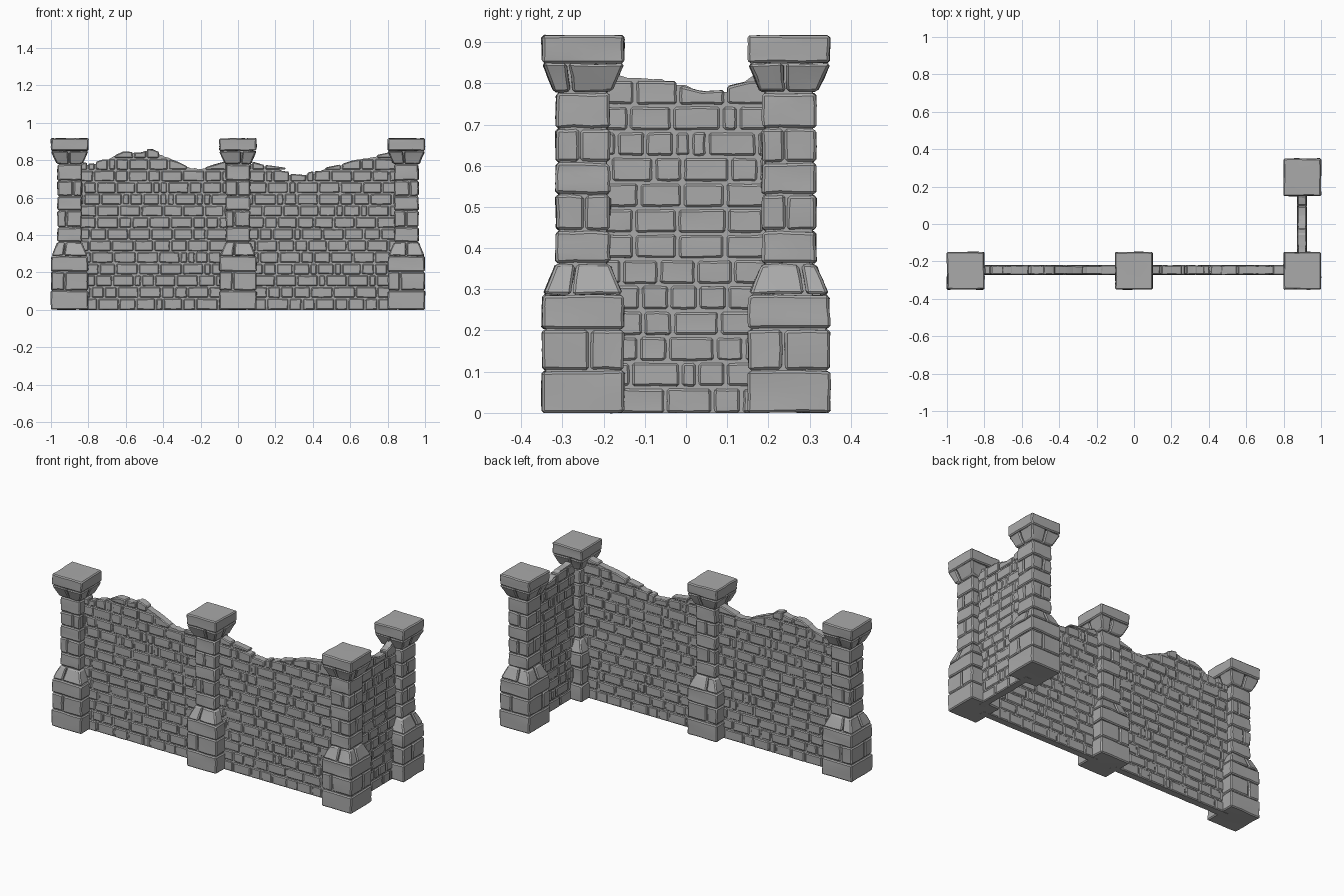
import bpy, bmesh, math, random
from mathutils import Vector

random.seed(7)
if "Cube" in bpy.data.objects:
    bpy.data.objects.remove(bpy.data.objects["Cube"])


def make_material(name, grey):
    mat = bpy.data.materials.new(name)
    mat.use_nodes = True
    color = (grey, grey, grey, 1)
    mat.diffuse_color = color
    mat.node_tree.nodes["Principled BSDF"].inputs["Base Color"].default_value = color
    return mat


STONE = make_material("grey_stone", 0.4)


def add_stone(bm, place, bevel, rough, cuts=1):
    """Add a worn block; place() maps unit coordinates (-1..1, -1..1, 0..1) to a point."""
    block = bmesh.new()
    bmesh.ops.create_cube(block, size=1)
    if cuts:
        bmesh.ops.subdivide_edges(block, edges=block.edges[:], cuts=cuts, use_grid_fill=True)
    for v in block.verts:
        x, y, z = v.co
        p = Vector(place(x * 2, y * 2, z + 0.5))
        p += Vector([random.uniform(-rough, rough) for _ in range(3)])
        p.z = max(p.z, 0)
        v.co = p
    block.normal_update()
    sharp = [e for e in block.edges if e.calc_face_angle(0) > 0.6]
    bmesh.ops.bevel(block, geom=sharp, offset=bevel, segments=1, affect='EDGES', clamp_overlap=True)
    # Join the block to the part
    temp = bpy.data.meshes.new("block")
    block.to_mesh(temp)
    block.free()
    bm.from_mesh(temp)
    bpy.data.meshes.remove(temp)


def finish(bm, name):
    mesh = bpy.data.meshes.new(name)
    bm.to_mesh(mesh)
    bm.free()
    mesh.materials.append(STONE)
    obj = bpy.data.objects.new(name, mesh)
    bpy.context.collection.objects.link(obj)
    bpy.ops.object.select_all(action='DESELECT')
    obj.select_set(True)
    bpy.context.view_layer.objects.active = obj
    bpy.ops.object.shade_smooth_by_angle(angle=math.radians(28))


# Pillar courses: bottom z, top z, bottom half width, top half width, split in four
COURSES = [
    (0, 0.103, 0.1, 0.1, False), (0.103, 0.203, 0.098, 0.099, True),
    (0.203, 0.288, 0.1, 0.098, False), (0.286, 0.362, 0.096, 0.066, True),
    (0.362, 0.442, 0.066, 0.065, False), (0.442, 0.53, 0.064, 0.066, True),
    (0.53, 0.608, 0.066, 0.065, False), (0.608, 0.69, 0.065, 0.066, True),
    (0.69, 0.778, 0.066, 0.065, False), (0.778, 0.85, 0.07, 0.099, True),
    (0.848, 0.918, 0.099, 0.1, False),
]


def pillar(name, cx, cy):
    bm = bmesh.new()

    def block(z0, z1, h0, h1, fx=(-1, 1), fy=(-1, 1), bevel=0.006, rough=0.0022, cuts=2):
        def place(x, y, t):
            h = h0 + (h1 - h0) * t
            px = fx[0] + (fx[1] - fx[0]) * (x + 1) / 2
            py = fy[0] + (fy[1] - fy[0]) * (y + 1) / 2
            return cx + px * h, cy + py * h, z0 + (z1 - z0) * t
        add_stone(bm, place, bevel, rough, cuts)

    # Joint filling behind the blocks
    block(0.02, 0.28, 0.092, 0.09, bevel=0.002, rough=0, cuts=0)
    block(0.25, 0.85, 0.058, 0.058, bevel=0.002, rough=0, cuts=0)
    for z0, z1, h0, h1, split in COURSES:
        low = z0 if z0 == 0 else z0 + 0.002
        if not split:
            block(low, z1 - 0.002, h0, h1)
            continue
        # Four corner stones, with staggered joints on each face
        s = random.uniform(-0.35, 0.35)
        for fx in ((-1, s - 0.03), (s + 0.03, 1)):
            t = random.uniform(-0.4, 0.4)
            for fy in ((-1, t - 0.03), (t + 0.03, 1)):
                block(low, z1 - 0.002, h0, h1, fx, fy, cuts=1)
    finish(bm, name)


COURSE = 0.0622
HALF = 0.025


def wall(name, to_world, skyline):
    """Brick panel whose broken top follows the skyline points (u, z)."""
    bm = bmesh.new()
    u0, u1 = skyline[0][0], skyline[-1][0]

    def top(u):
        for (a, za), (b, zb) in zip(skyline, skyline[1:]):
            if u <= b:
                return za + (zb - za) * (max(u, a) - a) / (b - a)
        return skyline[-1][1]

    # Recessed mortar core, in slices under the skyline
    steps = round((u1 - u0) / 0.02)
    rows = []
    for i in range(steps + 1):
        u = u0 + (u1 - u0) * i / steps
        z = top(u) - 0.008 + random.uniform(-0.006, 0.004)
        rows.append([bm.verts.new(to_world(u, v, h)) for v, h in
                     ((-0.019, 0), (0.019, 0), (0.019, z), (-0.019, z))])
    for a, b in zip(rows, rows[1:]):
        for k in range(4):
            n = (k + 1) % 4
            bm.faces.new((a[k], a[n], b[n], b[k]))
    bm.faces.new(rows[0])
    bm.faces.new(rows[-1])
    bmesh.ops.recalc_face_normals(bm, faces=bm.faces[:])

    # Running courses of uneven bricks
    for c in range(14):
        z0 = c * COURSE + (0.003 if c else 0)
        z1 = (c + 1) * COURSE - 0.004
        u = u0 - random.uniform(0, 0.05)
        while u < u1 - 0.02:
            w = random.choice((0.04, 0.07, 0.09, 0.105, 0.115, 0.12))
            a, b = max(u, u0) + 0.004, min(u + w, u1) - 0.004
            u += w
            if b - a < 0.015 or top((a + b) / 2) - z0 < 0.016:
                continue
            chip = random.uniform(-0.008, 0.006)
            depth = HALF + random.uniform(-0.002, 0.001)

            def place(x, y, t):
                pu = a + (b - a) * (x + 1) / 2
                high = max(min(z1, top(pu) + chip), z0 + 0.01)
                return to_world(pu, y * depth, z0 + (high - z0) * t)
            add_stone(bm, place, 0.005, 0.0014)
    finish(bm, name)


# Pillars
pillar("right_end_pillar", -0.9, -0.25)
pillar("middle_pillar", 0, -0.25)
pillar("corner_pillar", 0.9, -0.25)
pillar("back_end_pillar", 0.9, 0.25)


# Wall panels
def along_front(u, v, z):
    return u, v - 0.246, z


def along_side(u, v, z):
    return 0.898 - v, u, z


wall("right_front_wall", along_front, [
    (-0.85, 0.78), (-0.78, 0.785), (-0.7, 0.81), (-0.61, 0.85), (-0.53, 0.845), (-0.47, 0.862),
    (-0.4, 0.83), (-0.36, 0.82), (-0.29, 0.775), (-0.2, 0.757), (-0.14, 0.775), (-0.05, 0.8)])
wall("left_front_wall", along_front, [
    (0.05, 0.8), (0.13, 0.775), (0.21, 0.765), (0.27, 0.735), (0.36, 0.727), (0.42, 0.74),
    (0.47, 0.765), (0.58, 0.785), (0.66, 0.82), (0.76, 0.83), (0.85, 0.855)])
wall("side_wall", along_side, [
    (-0.2, 0.83), (-0.13, 0.825), (-0.05, 0.815), (-0.03, 0.80), (0.01, 0.802),
    (0.03, 0.787), (0.1, 0.79), (0.14, 0.815), (0.2, 0.84)])
